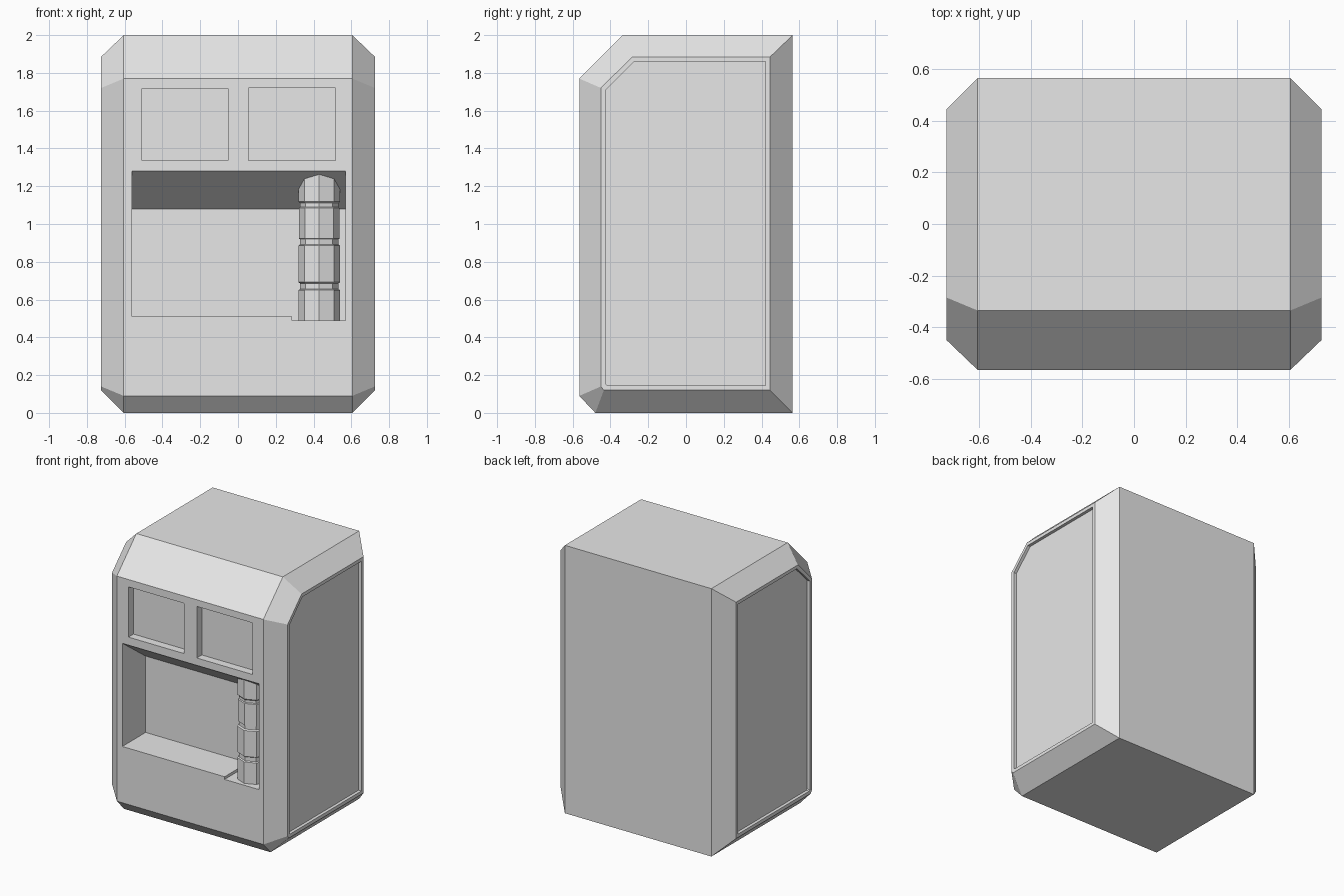
import bpy, bmesh
from math import cos, sin, pi

cube = bpy.data.objects.get("Cube")
if cube:
    bpy.data.objects.remove(cube, do_unlink=True)

grey = bpy.data.materials.new("light_grey")
grey.use_nodes = True
grey.diffuse_color = (0.8, 0.8, 0.8, 1)
grey.node_tree.nodes["Principled BSDF"].inputs["Base Color"].default_value = (0.8, 0.8, 0.8, 1)


def loft(name, rings):
    """Skin a list of equal-length point rings and cap both ends."""
    bm = bmesh.new()
    loops = [[bm.verts.new(p) for p in ring] for ring in rings]
    n = len(loops[0])
    for a, b in zip(loops, loops[1:]):
        for i in range(n):
            j = (i + 1) % n
            bm.faces.new((a[i], a[j], b[j], b[i]))
    bm.faces.new(loops[0][::-1])
    bm.faces.new(loops[-1])
    bmesh.ops.recalc_face_normals(bm, faces=bm.faces)
    mesh = bpy.data.meshes.new(name)
    bm.to_mesh(mesh)
    bm.free()
    mesh.materials.append(grey)
    obj = bpy.data.objects.new(name, mesh)
    bpy.context.collection.objects.link(obj)
    return obj


def at_x(x, profile):
    return [(x, y, z) for y, z in profile]


def carve(target, x0, x1, profile):
    """Cut a side profile, extruded along x, out of the target."""
    cutter = loft("cutter", [at_x(x0, profile), at_x(x1, profile)])
    mod = target.modifiers.new("recess", "BOOLEAN")
    mod.operation = "DIFFERENCE"
    mod.solver = "EXACT"
    mod.object = cutter
    bpy.context.view_layer.objects.active = target
    bpy.ops.object.modifier_apply(modifier=mod.name)
    bpy.data.objects.remove(cutter, do_unlink=True)


def box(y0, y1, z0, z1):
    return [(y0, z0), (y0, z1), (y1, z1), (y1, z0)]


# Cabinet: wide core, chamfered flanks and recessed side panels
core = [(-.565, .09), (-.565, 1.77), (-.335, 2), (.565, 2), (.565, 0), (-.48, 0)]
flank = [(-.45, .14), (-.45, 1.72), (-.285, 1.885), (.445, 1.885), (.445, .12), (-.435, .12)]
panel = [(-.425, .152), (-.425, 1.71), (-.275, 1.86), (.42, 1.86), (.42, .145), (-.418, .145)]
half = [(.702, panel), (.725, panel), (.725, flank), (.605, core)]
rings = [at_x(-x, p) for x, p in half] + [at_x(x, p) for x, p in reversed(half)]
cabinet = loft("cabinet", rings)

# Two shallow display recesses
carve(cabinet, -.51, -.05, box(-.7, -.505, 1.34, 1.715))
carve(cabinet, .055, .515, box(-.7, -.505, 1.335, 1.72))

# Dispensing bay with sloping ceiling, and a lowered tray in its corner
carve(cabinet, -.56, .57, [(-.665, .51), (-.665, 1.353), (-.29, 1.08), (-.29, .51)])
carve(cabinet, .285, .57, box(-.7, -.29, .49, .54))

# Octagonal canister column with grooves, reaching into the bay ceiling
wide, narrow = .111, .101
steps = [(.485, wide), (.65, wide), (.655, narrow), (.685, narrow), (.692, wide),
         (.885, wide), (.892, narrow), (.92, narrow), (.922, .107), (1.085, .107),
         (1.09, narrow), (1.11, narrow), (1.12, wide), (1.27, wide)]
loft("canister_column", [[(.43 + r * sin(i * pi / 4), -.43 - r * cos(i * pi / 4), z)
                          for i in range(8)] for z, r in steps])
